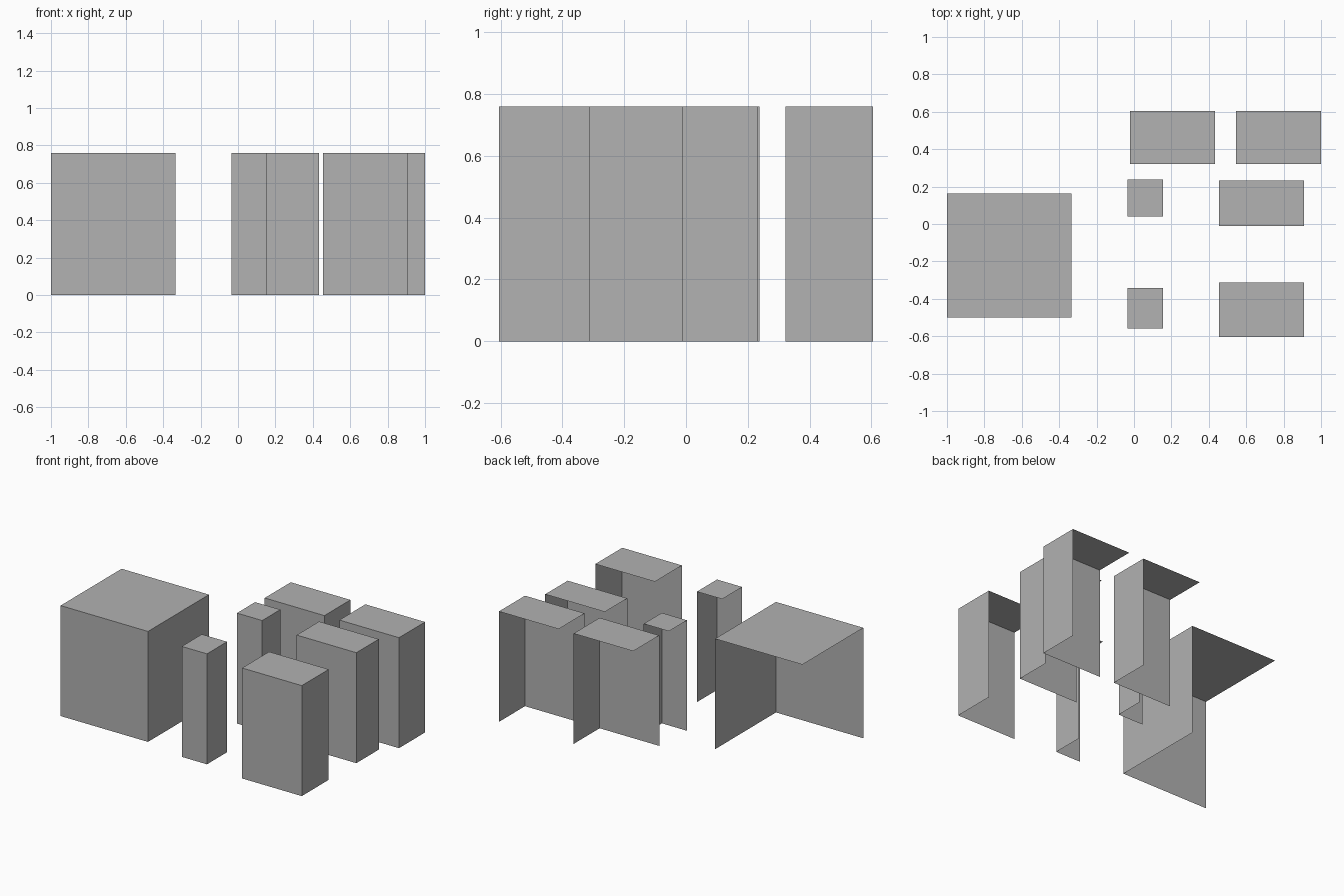
import bpy
import bmesh

cube = bpy.data.objects.get("Cube")
if cube:
    bpy.data.objects.remove(cube, do_unlink=True)

HEIGHT = 0.76

# One plain grey for every block
grey = bpy.data.materials.new("plain_grey")
grey.use_nodes = True
colour = (0.445, 0.445, 0.445, 1)
grey.diffuse_color = colour
grey.node_tree.nodes["Principled BSDF"].inputs["Base Color"].default_value = colour


def open_block(name, x0, x1, y0, y1):
    """Block shell with only a top, a front and a +x wall."""
    bm = bmesh.new()
    bmesh.ops.create_cube(bm, size=1)
    for v in bm.verts:
        v.co.x = x1 if v.co.x > 0 else x0
        v.co.y = y1 if v.co.y > 0 else y0
        v.co.z = HEIGHT if v.co.z > 0 else 0
    bm.normal_update()

    # Leave the back, the -x side and the underside open
    unwanted = [f for f in bm.faces
                if f.normal.x < -0.5 or f.normal.y > 0.5 or f.normal.z < -0.5]
    bmesh.ops.delete(bm, geom=unwanted, context="FACES")

    mesh = bpy.data.meshes.new(name)
    bm.to_mesh(mesh)
    bm.free()
    mesh.materials.append(grey)
    obj = bpy.data.objects.new(name, mesh)
    bpy.context.collection.objects.link(obj)
    return obj


# Large square block
open_block("large_block", -1.0, -0.335, -0.5, 0.163)

# Pair of slim posts
for name, y0, y1 in (("front_post", -0.56, -0.342), ("back_post", 0.04, 0.237)):
    open_block(name, -0.036, 0.156, y0, y1)

# Medium blocks in the back row
for name, x0 in (("back_inner_block", -0.022), ("back_outer_block", 0.546)):
    open_block(name, x0, x0 + 0.454, 0.322, 0.605)

# Medium blocks in the front and middle rows
for name, y0, y1 in (("front_block", -0.605, -0.312), ("middle_block", -0.012, 0.232)):
    open_block(name, 0.455, 0.909, y0, y1)
